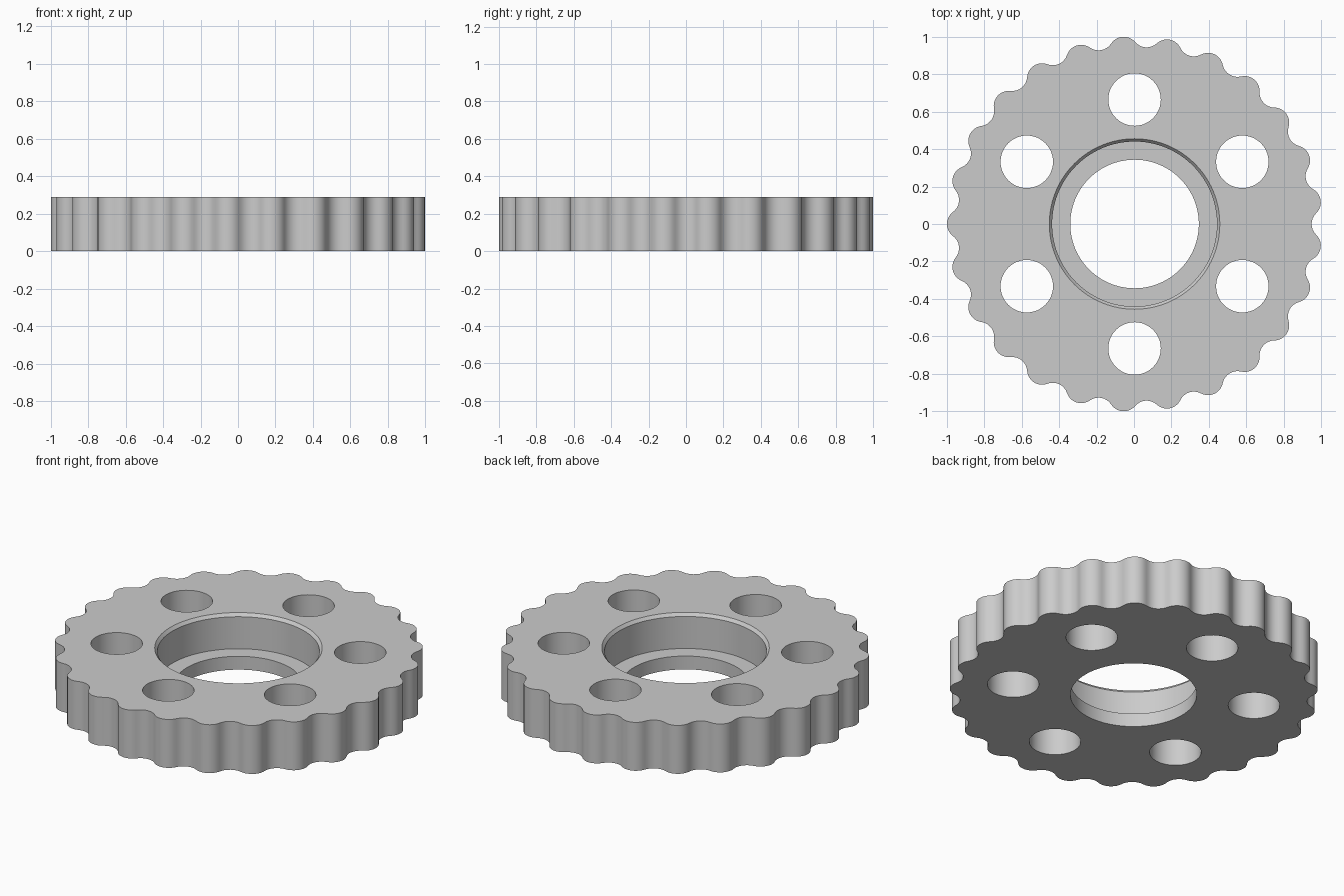
import bpy, bmesh
from math import cos, sin, pi, radians, atan2, sqrt

if "Cube" in bpy.data.objects:
    bpy.data.objects.remove(bpy.data.objects["Cube"], do_unlink=True)

HEIGHT = 0.29
LOBES = 25
LOBE_DIST, LOBE_R = 0.921, 0.08
SHIFT_X = 0.003          # centres the odd lobe count on its bounds
STEP = 2 * pi / LOBES


def arc(cx, cy, r, start, end, n):
    """Points along an arc, leaving out the end point."""
    return [(cx + r * cos(start + (end - start) * i / n),
             cy + r * sin(start + (end - start) * i / n)) for i in range(n)]


def circle(r, cx=0, cy=0, n=96):
    return arc(cx, cy, r, 0, 2 * pi, n)


def lobed_outline():
    """Round lobes joined by tangent valleys of the same radius."""
    half = STEP / 2
    rise = sqrt((2 * LOBE_R) ** 2 - (LOBE_DIST * sin(half)) ** 2)
    valley_dist = LOBE_DIST * cos(half) + rise
    phi = atan2(valley_dist * sin(half), valley_dist * cos(half) - LOBE_DIST)
    pts = []
    for i in range(LOBES):
        a = pi + i * STEP
        b = a + half
        pts += arc(LOBE_DIST * cos(a), LOBE_DIST * sin(a), LOBE_R, a - phi, a + phi, 10)
        pts += arc(valley_dist * cos(b), valley_dist * sin(b), LOBE_R,
                   a + pi + phi, a + pi + STEP - phi, 8)
    return pts


bm = bmesh.new()


def ring(points, z):
    verts = [bm.verts.new((x + SHIFT_X, y, z)) for x, y in points]
    for i, v in enumerate(verts):
        bm.edges.new((verts[i - 1], v))
    return verts


def wall(low, high):
    for i in range(len(low)):
        bm.faces.new((low[i - 1], low[i], high[i], high[i - 1]))


def cap(rings):
    edges = [bm.edges.get((r[i - 1], r[i])) for r in rings for i in range(len(r))]
    bmesh.ops.triangle_fill(bm, edges=edges, use_beauty=True)


# Rim and six through holes
through = [lobed_outline()]
for i in range(6):
    a = radians(30 + 60 * i)
    through.append(circle(0.14, 0.664 * cos(a), 0.664 * sin(a), 48))
bottom = [ring(p, 0) for p in through]
top = [ring(p, HEIGHT) for p in through]

# Stepped centre bore: narrow bore, ledge, wide bore, chamfer
bore = [ring(circle(r), z) for r, z in
        ((0.343, 0), (0.343, 0.08), (0.44, 0.08), (0.44, HEIGHT - 0.018), (0.455, HEIGHT))]

cap(bottom + [bore[0]])
cap(top + [bore[-1]])
for low, high in list(zip(bottom, top)) + list(zip(bore, bore[1:])):
    wall(low, high)
bmesh.ops.recalc_face_normals(bm, faces=bm.faces)

mesh = bpy.data.meshes.new("lobed_wheel")
bm.to_mesh(mesh)
bm.free()
wheel = bpy.data.objects.new("lobed_wheel", mesh)
bpy.context.collection.objects.link(wheel)

# Plain grey material
grey = bpy.data.materials.new("light_grey")
grey.use_nodes = True
colour = (0.6, 0.6, 0.6, 1)
grey.diffuse_color = colour
grey.node_tree.nodes["Principled BSDF"].inputs["Base Color"].default_value = colour
mesh.materials.append(grey)

# Smooth curved walls, sharp rims
bpy.ops.object.select_all(action='DESELECT')
wheel.select_set(True)
bpy.context.view_layer.objects.active = wheel
bpy.ops.object.shade_smooth_by_angle(angle=radians(30))
